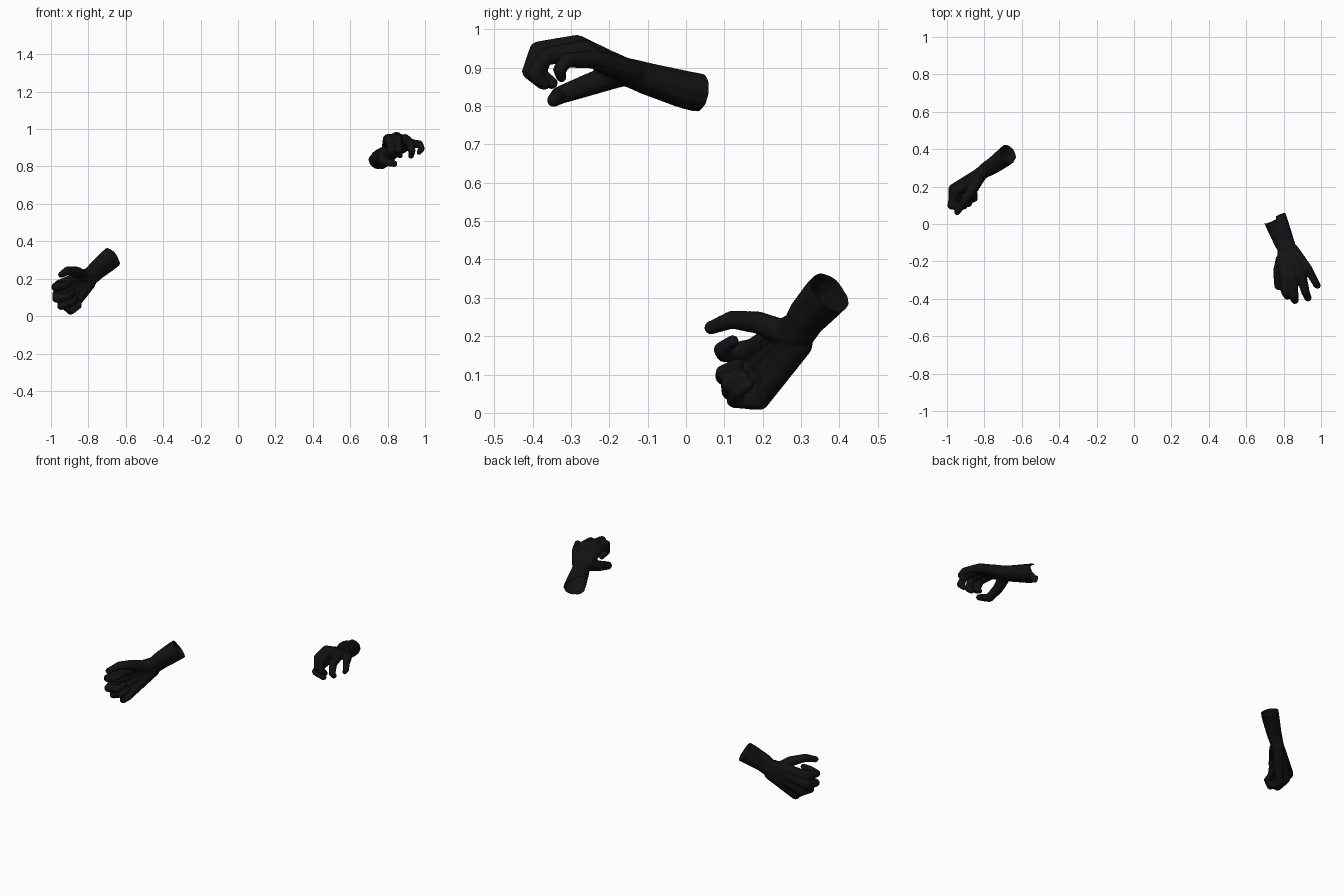
import bpy, bmesh
from mathutils import Vector as V

if "Cube" in bpy.data.objects:
    bpy.data.objects.remove(bpy.data.objects["Cube"])

black = bpy.data.materials.new("black_glove")
black.diffuse_color = (0.006, 0.006, 0.006, 1)
black.use_nodes = True
black.node_tree.nodes["Principled BSDF"].inputs["Base Color"].default_value = black.diffuse_color


def capsule(bm, a, ra, b, rb):
    """Tapered capsule: hull around two balls."""
    part = bmesh.new()
    for p, r in ((a, ra), (b, rb)):
        ball = bmesh.ops.create_icosphere(part, subdivisions=2, radius=r)
        bmesh.ops.translate(part, verts=ball["verts"], vec=p)
    hull = bmesh.ops.convex_hull(part, input=part.verts)
    junk = [g for g in hull["geom_interior"] if isinstance(g, bmesh.types.BMVert)]
    bmesh.ops.delete(part, geom=junk, context='VERTS')
    tmp = bpy.data.meshes.new("tmp")
    part.to_mesh(tmp)
    part.free()
    bm.from_mesh(tmp)
    bpy.data.meshes.remove(tmp)


def chain(bm, pts, radii):
    pts = [V(p) for p in pts]
    for i in range(len(pts) - 1):
        capsule(bm, pts[i], radii[i], pts[i + 1], radii[i + 1])


def glove(name, arm, side, fingers, thumb, cut, notch):
    bm = bmesh.new()
    wrist = V(arm[-1])
    side = V(side).normalized()
    # forearm, slightly flattened by using two parallel chains
    for s in (-1, 1):
        chain(bm, [V(p) + side * s * 0.012 for p in arm], (0.052, 0.050, 0.043, 0.037))
    # palm bones and curled fingers
    for i, f in enumerate(fingers):
        start = wrist + side * (i - 1.5) * 0.018
        k = (1, 1.04, 0.98, 0.84)[i]
        chain(bm, [start] + list(f), [0.034] + [r * k for r in (0.030, 0.0235, 0.0205, 0.0165)])
    # web of the palm between neighbouring knuckles
    for f, g in zip(fingers, fingers[1:]):
        chain(bm, [f[0], g[0]], (0.026, 0.024))
    # thumb
    chain(bm, [wrist] + list(thumb), (0.034, 0.034, 0.030, 0.024, 0.018))
    chain(bm, [thumb[0], V(fingers[0][0]).lerp(wrist, 0.35)], (0.028, 0.024))
    me = bpy.data.meshes.new(name)
    bm.to_mesh(me)
    bm.free()
    ob = bpy.data.objects.new(name, me)
    bpy.context.collection.objects.link(ob)

    # merge into a single soft skin
    m = ob.modifiers.new("merge", 'REMESH')
    m.mode = 'VOXEL'
    m.voxel_size = 0.0045
    m = ob.modifiers.new("soften", 'SMOOTH')
    m.factor = 0.5
    m.iterations = 4
    skin = bpy.data.meshes.new_from_object(ob.evaluated_get(bpy.context.evaluated_depsgraph_get()))
    ob.modifiers.clear()

    # open cuff with a notch
    bm = bmesh.new()
    bm.from_mesh(skin)
    bmesh.ops.bisect_plane(bm, geom=bm.verts[:] + bm.edges[:] + bm.faces[:],
                           plane_co=cut[0], plane_no=cut[1], clear_outer=True)
    c, r = V(notch[0]), notch[1]
    bmesh.ops.delete(bm, geom=[f for f in bm.faces if (f.calc_center_median() - c).length < r],
                     context='FACES')
    for f in bm.faces:
        f.smooth = True
    bm.to_mesh(skin)
    bm.free()
    ob.data = skin
    skin.name = name
    skin.materials.clear()
    skin.materials.append(black)


# relaxed hand, palm down
glove("left_glove",
      [(0.735, 0.08, 0.825), (0.765, 0.0, 0.842), (0.80, -0.09, 0.868), (0.825, -0.15, 0.888)],
      (1, 0.3, 0),
      [[(0.803, -0.27, 0.945), (0.81, -0.365, 0.94), (0.82, -0.385, 0.885), (0.83, -0.35, 0.86)],
       [(0.847, -0.285, 0.955), (0.853, -0.385, 0.945), (0.86, -0.407, 0.89), (0.865, -0.375, 0.86)],
       [(0.892, -0.265, 0.945), (0.917, -0.365, 0.93), (0.93, -0.395, 0.885), (0.925, -0.37, 0.857)],
       [(0.926, -0.235, 0.922), (0.97, -0.312, 0.92), (0.982, -0.33, 0.895), (0.968, -0.325, 0.875)]],
      [(0.79, -0.19, 0.878), (0.773, -0.255, 0.855), (0.773, -0.33, 0.828), (0.835, -0.345, 0.815)],
      [(0.762, 0.035, 0.835), (-0.45, 0.88, -0.15)],
      [(0.715, 0.025, 0.885), 0.045])

# loose fist, thumb up
glove("right_glove",
      [(-0.635, 0.405, 0.345), (-0.69, 0.36, 0.30), (-0.75, 0.315, 0.25), (-0.80, 0.285, 0.20)],
      (0.2, 0.35, -0.7),
      [[(-0.955, 0.175, 0.165), (-0.975, 0.10, 0.155), (-0.925, 0.092, 0.165), (-0.90, 0.122, 0.187)],
       [(-0.963, 0.185, 0.115), (-0.970, 0.10, 0.095), (-0.91, 0.098, 0.105), (-0.885, 0.135, 0.125)],
       [(-0.937, 0.192, 0.07), (-0.945, 0.115, 0.055), (-0.885, 0.11, 0.075), (-0.868, 0.15, 0.095)],
       [(-0.895, 0.192, 0.032), (-0.885, 0.125, 0.032), (-0.852, 0.135, 0.055), (-0.85, 0.165, 0.075)]],
      [(-0.835, 0.24, 0.215), (-0.86, 0.19, 0.235), (-0.91, 0.12, 0.243), (-0.945, 0.065, 0.222)],
      [(-0.672, 0.373, 0.314), (0.65, 0.48, 0.58)],
      [(-0.665, 0.425, 0.325), 0.034])
